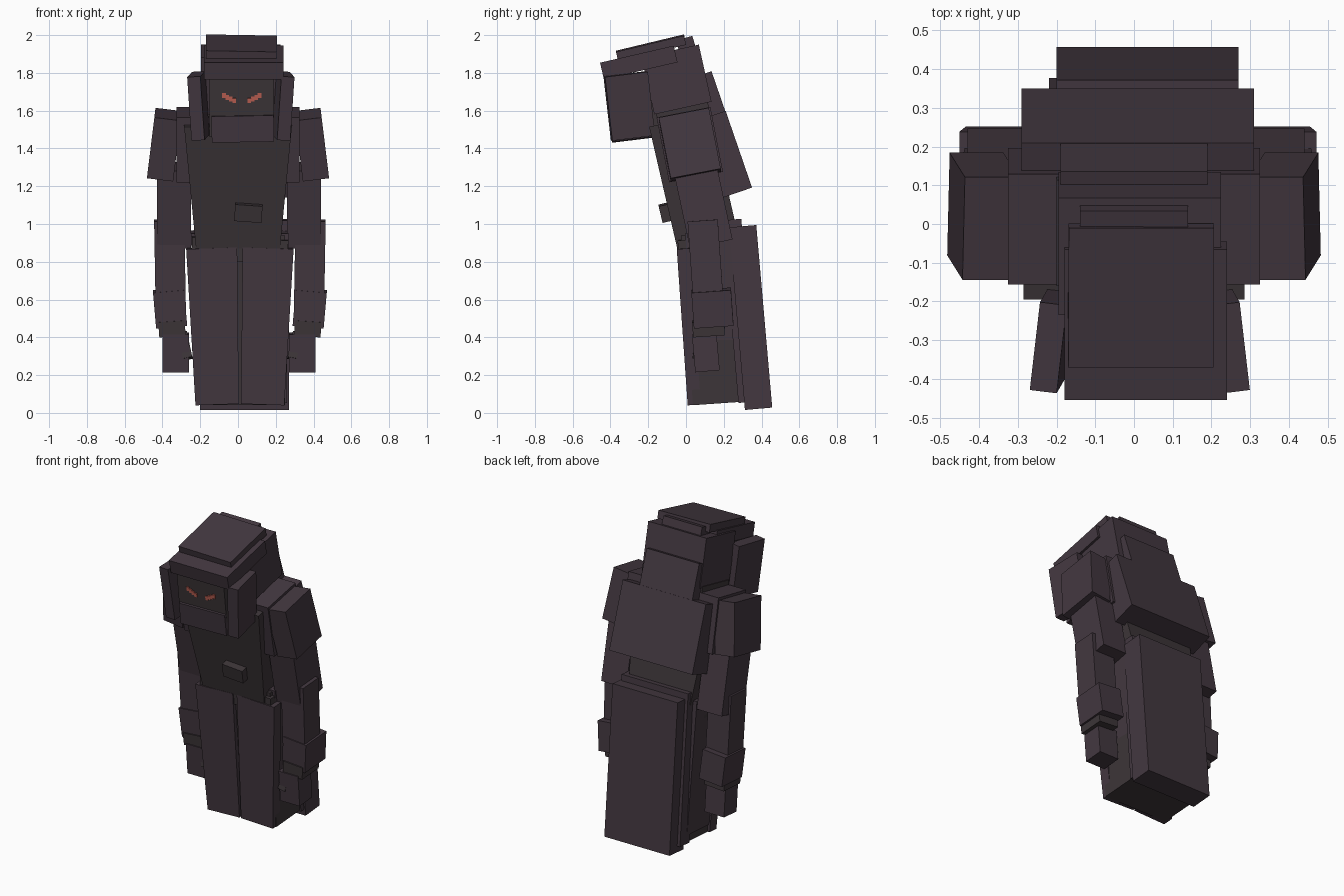
import bpy, bmesh
from math import radians
from mathutils import Vector, Euler

cube = bpy.data.objects.get("Cube")
if cube:
    bpy.data.objects.remove(cube, do_unlink=True)


def material(name, color):
    m = bpy.data.materials.new(name)
    m.use_nodes = True
    m.diffuse_color = color
    m.node_tree.nodes["Principled BSDF"].inputs["Base Color"].default_value = color
    return m


CLOTH = material("purple_cloth", (0.056, 0.039, 0.051, 1))
COAT = material("charcoal_coat", (0.046, 0.036, 0.040, 1))
GLOW = material("ember_eyes", (0.50, 0.115, 0.085, 1))


def block(name, center, size, lean, mat=CLOTH, roll=0, turn=0, taper=1):
    """Box leaning forward by lean degrees; taper narrows its bottom."""
    bm = bmesh.new()
    bmesh.ops.create_cube(bm, size=1)
    for v in bm.verts:
        if v.co.z < 0:
            v.co.x *= taper
        v.co = Vector(a * b for a, b in zip(v.co, size))
    mesh = bpy.data.meshes.new(name)
    bm.to_mesh(mesh)
    bm.free()
    mesh.materials.append(mat)
    obj = bpy.data.objects.new(name, mesh)
    obj.location = center
    obj.rotation_euler = Euler((radians(lean), radians(roll), radians(turn)))
    bpy.context.collection.objects.link(obj)
    return obj


def pair(name, center, size, lean, mat=CLOTH, roll=0, turn=0, taper=1, mid=0.01):
    """Left and right copies of a block, mirrored about x = mid."""
    x, y, z = center
    for side, s in (("left", 1), ("right", -1)):
        block(f"{side}_{name}", (mid + s * x, y, z), size, lean, mat,
              s * roll, s * turn, taper)


# Hooded head
block("hood", (0.015, -0.05, 1.765), (0.42, 0.31, 0.31), 12.5)
block("hood_brow", (0.03, -0.25, 1.855), (0.42, 0.40, 0.09), 13)
block("hood_cap", (0.018, -0.185, 1.933), (0.375, 0.37, 0.05), 13.5, roll=1)
block("hood_ridge", (0, 0.0, 1.95), (0.28, 0.09, 0.07), 16)
block("hood_drape", (0, 0.13, 1.67), (0.38, 0.10, 0.26), 19)
pair("hood_flap", (0.225, -0.30, 1.625), (0.07, 0.23, 0.34), 7,
     roll=3, turn=7, mid=0.015)

# Face, mask and eyes
face_center, face_lean = Vector((0.02, -0.265, 1.63)), 7
face_turn = Euler((radians(face_lean), 0, 0)).to_matrix()
block("face", face_center, (0.34, 0.27, 0.31), face_lean, COAT)


def on_face(x, y, z):
    return face_center + face_turn @ Vector((x, y, z))


block("face_mask", on_face(0.005, -0.015, -0.11), (0.33, 0.27, 0.14), face_lean, roll=-1)
for side, s in (("left", 1), ("right", -1)):
    for i in range(4):
        block(f"{side}_eye_{i + 1}", on_face(s * (0.04 + 0.018 * i), -0.137, 0.04 + 0.009 * i),
              (0.019, 0.008, 0.026), face_lean, GLOW)

# Torso and back
block("torso", (0.0, 0.04, 1.23), (0.57, 0.33, 0.66), 13, COAT, taper=0.78)
block("shoulder_yoke", (0, 0.02, 1.42), (0.65, 0.29, 0.35), 11)
block("chest_plate", (0.055, -0.11, 1.06), (0.145, 0.05, 0.09), 13, COAT, roll=4)
block("back_plate", (0.01, 0.204, 1.37), (0.60, 0.16, 0.43), 19)
block("collar", (0, -0.01, 1.56), (0.40, 0.28, 0.13), 12, COAT)

# Robe
block("robe_core", (0.02, 0.155, 0.50), (0.46, 0.30, 0.90), 4, COAT)
block("waist_flap", (0.01, 0.06, 0.87), (0.51, 0.20, 0.12), 5, COAT, roll=2)
pair("robe_panel", (0.135, 0.015, 0.46), (0.27, 0.07, 0.83), 4, roll=2, taper=0.85)
pair("robe_side", (0.215, 0.15, 0.53), (0.06, 0.25, 0.86), 4, roll=2)
block("cape_lining", (0.02, 0.285, 0.54), (0.48, 0.10, 0.97), 5)
block("cape", (0.035, 0.342, 0.505), (0.47, 0.145, 0.97), 5)

# Arms
pair("shoulder_pad", (0.39, 0.02, 1.42), (0.14, 0.27, 0.33), 11, roll=-7, mid=0)
pair("upper_arm", (0.345, 0.09, 1.10), (0.18, 0.23, 0.42), 12, mid=0.005)
pair("forearm", (0.37, 0.105, 0.78), (0.16, 0.16, 0.48), 4, roll=1)
pair("cuff", (0.37, 0.14, 0.555), (0.165, 0.21, 0.19), 4, roll=5)
pair("wrist", (0.36, 0.12, 0.45), (0.14, 0.17, 0.08), 4, COAT, roll=4)
pair("hand", (0.335, 0.105, 0.32), (0.14, 0.13, 0.20), 5, mid=0.006)
pair("thumb", (0.29, 0.09, 0.355), (0.05, 0.09, 0.14), -8, COAT, roll=12)
